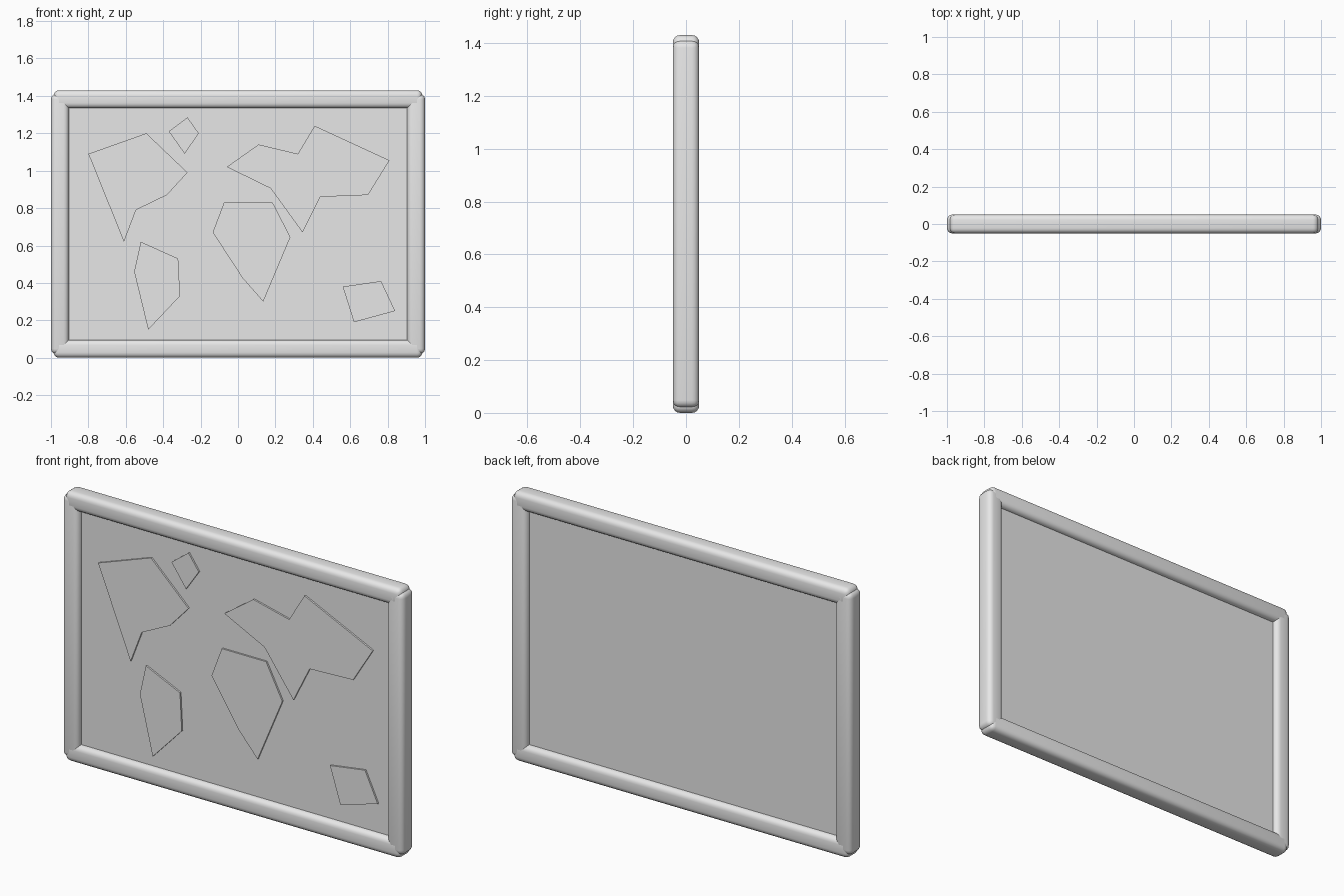
import bpy
import bmesh
from mathutils import Vector

cube = bpy.data.objects.get("Cube")
if cube:
    bpy.data.objects.remove(cube, do_unlink=True)

HEIGHT = 1.43
BAR = 0.096          # bar width
DEPTH = 0.1          # bar depth
PANEL = 0.04         # panel thickness
RELIEF = 0.009       # height of the land plates

grey = bpy.data.materials.new("light_grey")
grey.use_nodes = True
grey.diffuse_color = (0.8, 0.8, 0.8, 1)
grey.node_tree.nodes["Principled BSDF"].inputs["Base Color"].default_value = grey.diffuse_color


def finish(name, bm):
    """Turn a bmesh into a named object with the shared material."""
    bmesh.ops.recalc_face_normals(bm, faces=bm.faces)
    mesh = bpy.data.meshes.new(name)
    bm.to_mesh(mesh)
    bm.free()
    mesh.materials.append(grey)
    obj = bpy.data.objects.new(name, mesh)
    bpy.context.collection.objects.link(obj)
    return obj


def box(name, centre, size, radius=0):
    """Box, optionally with rounded, smooth-shaded edges."""
    bm = bmesh.new()
    bmesh.ops.create_cube(bm, size=1)
    bmesh.ops.scale(bm, vec=Vector(size), verts=bm.verts)
    bmesh.ops.translate(bm, vec=Vector(centre), verts=bm.verts)
    if radius:
        bmesh.ops.bevel(bm, geom=bm.edges[:], offset=radius, segments=4,
                        profile=0.5, affect='EDGES')
        for face in bm.faces:
            face.smooth = True
    return finish(name, bm)


def plate(name, outline):
    """Flat raised plate on the front of the panel from an x, z outline."""
    bm = bmesh.new()
    front = -PANEL / 2 - RELIEF
    face = bm.faces.new([bm.verts.new((x, front, z)) for x, z in outline])
    made = bmesh.ops.extrude_face_region(bm, geom=[face])["geom"]
    verts = [v for v in made if isinstance(v, bmesh.types.BMVert)]
    # sink the back of the plate slightly into the panel
    bmesh.ops.translate(bm, vec=(0, RELIEF + 0.002, 0), verts=verts)
    return finish(name, bm)


# Board
mid = HEIGHT / 2
box("board_panel", (0, 0, mid), (2 - BAR, PANEL, HEIGHT - BAR))

# Frame: two rails and two uprights
for name, z in (("bottom_rail", BAR / 2), ("top_rail", HEIGHT - BAR / 2)):
    box(name, (0, 0, z), (1.97, DEPTH, BAR), 0.028)
for name, side in (("left_upright", 1), ("right_upright", -1)):
    box(name, (side * (1 - BAR / 2), 0, mid), (BAR, DEPTH, HEIGHT - 0.04), 0.028)

# Land plates
lands = {
    "north_west_land": [(-.8, 1.09), (-.49, 1.2), (-.27, .99), (-.38, .87),
                        (-.545, .79), (-.61, .62)],
    "north_island": [(-.37, 1.21), (-.27, 1.285), (-.21, 1.2), (-.285, 1.09)],
    "south_west_land": [(-.52, .62), (-.32, .53), (-.31, .33), (-.48, .15),
                        (-.555, .46)],
    "north_east_land": [(-.06, 1.02), (.11, 1.14), (.32, 1.09), (.41, 1.24),
                        (.81, 1.055), (.695, .87), (.44, .86), (.345, .67),
                        (.175, .905)],
    "central_land": [(-.075, .83), (.185, .83), (.28, .645), (.135, .3),
                     (.025, .425), (-.135, .67)],
    "south_east_island": [(.56, .38), (.765, .41), (.84, .25), (.62, .19)],
}
for name, outline in lands.items():
    plate(name, outline)
